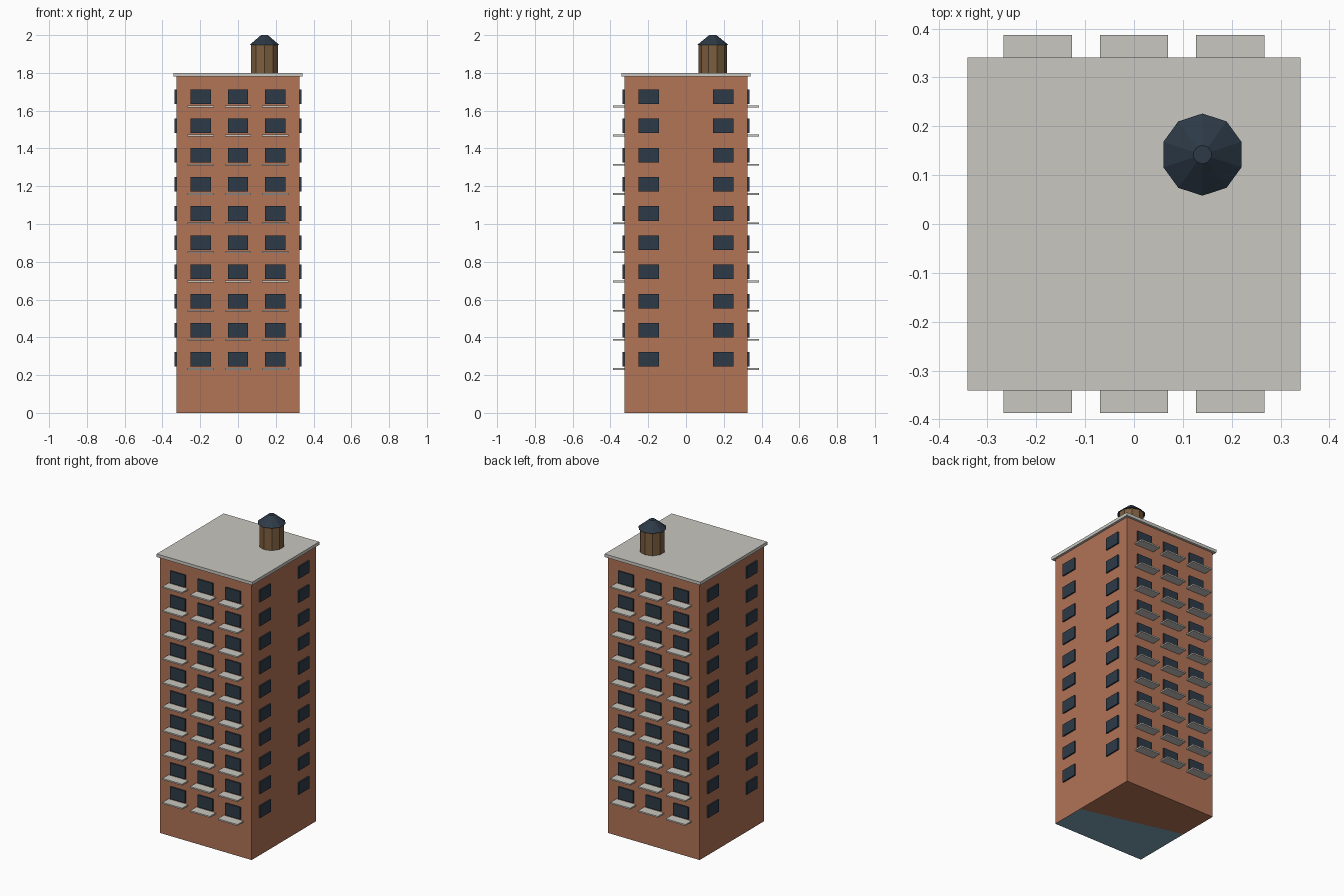
import bpy, bmesh, math
from mathutils import Matrix, Vector

cube = bpy.data.objects.get("Cube")
if cube:
    bpy.data.objects.remove(cube, do_unlink=True)


def material(name, *srgb):
    lin = [((c / 255 + 0.055) / 1.055) ** 2.4 for c in srgb] + [1]
    m = bpy.data.materials.new(name)
    m.use_nodes = True
    m.diffuse_color = lin
    m.node_tree.nodes["Principled BSDF"].inputs["Base Color"].default_value = lin
    return m


BRICK = material("brick", 178, 115, 86)
STONE = material("pale stone", 200, 199, 192)
GLASS = material("dark slate glass", 45, 58, 71)
WOOD = material("tank wood", 124, 94, 62)
BASE = material("pale blue base", 125, 163, 182)


def finish(name, bm, *mats):
    bmesh.ops.recalc_face_normals(bm, faces=bm.faces)
    mesh = bpy.data.meshes.new(name)
    bm.to_mesh(mesh)
    bm.free()
    for m in mats:
        mesh.materials.append(m)
    ob = bpy.data.objects.new(name, mesh)
    bpy.context.collection.objects.link(ob)
    return ob


def add_box(bm, centre, size):
    bmesh.ops.create_cube(bm, size=1, matrix=Matrix.Translation(centre)
                          @ Matrix.Diagonal((*size, 1)))


def add_drum(bm, r1, r2, z1, z2, sides=10):
    spot = Matrix.Translation((0.14, 0.142, (z1 + z2) / 2))
    turn = Matrix.Rotation(math.pi / 2, 4, "Z")
    # keep a corner pointing straight back
    start = len(bm.verts)
    bmesh.ops.create_cone(bm, cap_ends=True, segments=sides, radius1=r1,
                          radius2=r2, depth=z2 - z1)
    bm.verts.ensure_lookup_table()
    verts = bm.verts[start:]
    if min(abs(v.co.x) for v in verts) > 1e-4:
        bmesh.ops.transform(bm, matrix=turn, verts=verts)
    bmesh.ops.transform(bm, matrix=spot, verts=verts)


HALF = 0.326          # half width of the tower
COLUMNS = (-0.197, 0, 0.197)
FLOORS = [0.283 + 0.1545 * i for i in range(10)]

# Brick tower, with the underside split into two colours
bm = bmesh.new()
add_box(bm, (0, 0, 0.89), (2 * HALF, 2 * HALF, 1.78))
under = min(bm.faces, key=lambda f: f.calc_center_median().z)
bmesh.ops.bisect_plane(bm, geom=[under, *under.edges, *under.verts],
                       plane_co=(0, -0.02, 0), plane_no=(0.24, 0.97, 0))
for f in bm.faces:
    c = f.calc_center_median()
    if c.z < 0.001 and c.y < -0.02:
        f.material_index = 1
finish("tower_walls", bm, BRICK, BASE)

# Overhanging roof slab
bm = bmesh.new()
add_box(bm, (0, 0, 1.79), (0.682, 0.682, 0.02))
finish("roof_slab", bm, STONE)

# Windows on four walls, balconies on the front and back
for side, turn, columns in (("front", 0, COLUMNS), ("right", 1, COLUMNS[::2]),
                            ("back", 2, COLUMNS), ("left", 3, COLUMNS[::2])):
    spin = Matrix.Rotation(turn * math.pi / 2, 4, "Z")
    panes, slabs = bmesh.new(), bmesh.new()
    for z in FLOORS:
        for x in columns:
            add_box(panes, (x, -HALF, z), (0.107, 0.018, 0.077))
            add_box(slabs, (x, -HALF - 0.026, z - 0.051), (0.14, 0.07, 0.009))
    panes.transform(spin)
    finish(side + "_windows", panes, GLASS)
    if len(columns) == 3:
        slabs.transform(spin)
        finish(side + "_balconies", slabs, STONE)
    else:
        slabs.free()

# Rooftop water tank with a blunt conical lid
bm = bmesh.new()
add_drum(bm, 0.075, 0.075, 1.795, 1.95)
finish("water_tank", bm, WOOD)
bm = bmesh.new()
add_drum(bm, 0.084, 0.019, 1.947, 2.0)
finish("tank_lid", bm, GLASS)
